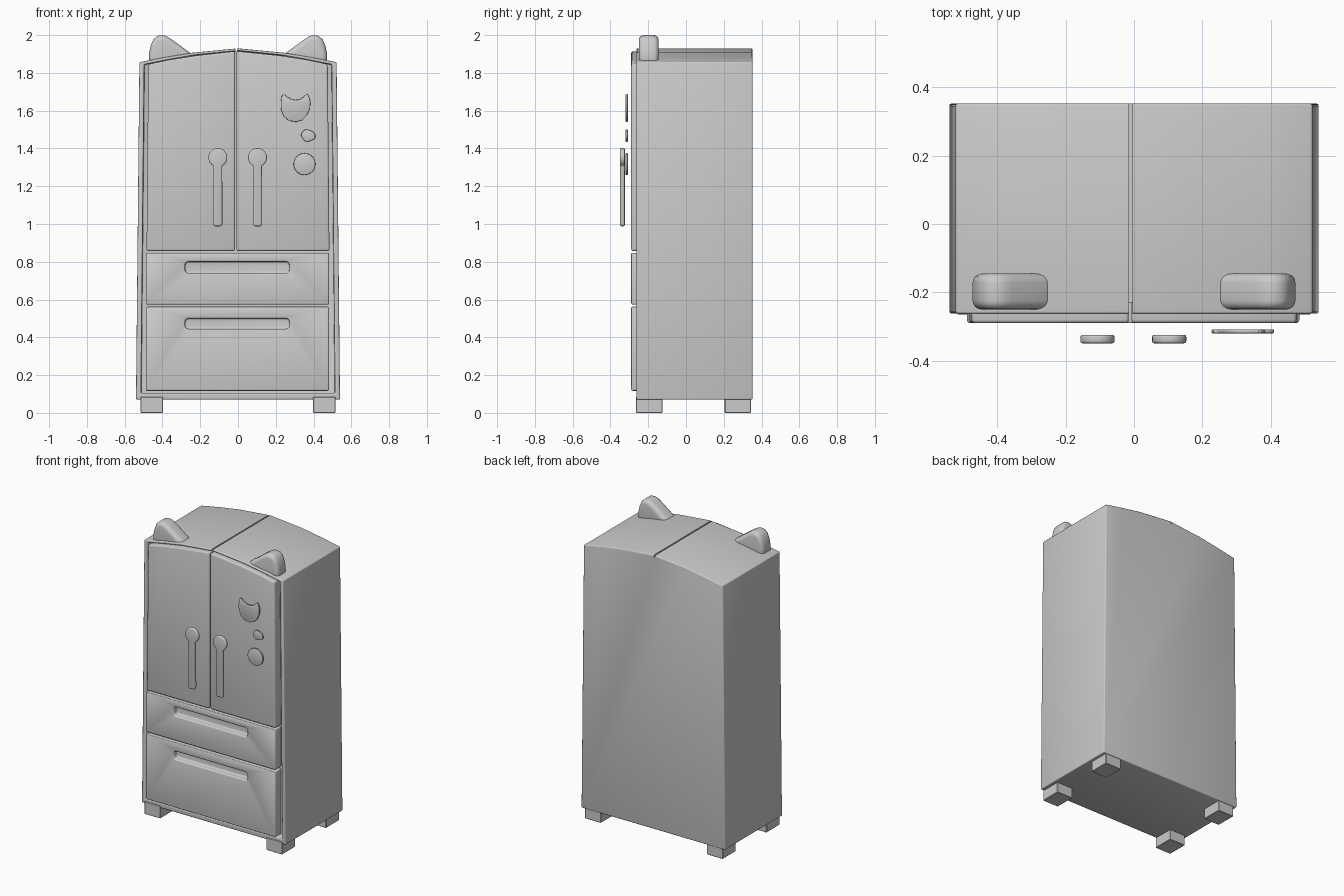
import bpy, bmesh, math

if "Cube" in bpy.data.objects:
    bpy.data.objects.remove(bpy.data.objects["Cube"])

def apply_all(ob):
    bpy.ops.object.select_all(action='DESELECT')
    bpy.context.view_layer.objects.active = ob
    ob.select_set(True)
    for m in list(ob.modifiers):
        bpy.ops.object.modifier_apply(modifier=m.name)
    bpy.ops.object.shade_smooth_by_angle(angle=math.radians(35))

def prism(name, pts, y0, y1, recess=None):
    """Extrude an x/z outline from y0 to y1; recess = (depth, mapping of front outline)."""
    bm = bmesh.new()
    front = bm.faces.new([bm.verts.new((x, y0, z)) for x, z in pts])
    back = bmesh.ops.extrude_face_region(bm, geom=[front])['geom']
    bmesh.ops.translate(bm, vec=(0, y1 - y0, 0),
                        verts=[g for g in back if isinstance(g, bmesh.types.BMVert)])
    front = next(f for f in bm.faces if all(abs(v.co.y - y0) < 1e-6 for v in f.verts))
    bmesh.ops.recalc_face_normals(bm, faces=bm.faces)
    if recess:
        depth, fn = recess
        for step in (fn, None):
            bmesh.ops.inset_region(bm, faces=[front], thickness=0.001)
            for v in front.verts:
                if step:
                    v.co.x, v.co.z = step(v.co.x, v.co.z)
                else:
                    v.co.y += depth
        bmesh.ops.recalc_face_normals(bm, faces=bm.faces)
    me = bpy.data.meshes.new(name)
    bm.to_mesh(me)
    bm.free()
    ob = bpy.data.objects.new(name, me)
    bpy.context.collection.objects.link(ob)
    return ob

def bevel(ob, width, segments=3):
    m = ob.modifiers.new('bevel', 'BEVEL')
    m.width, m.segments = width, segments
    m.limit_method, m.angle_limit = 'ANGLE', math.radians(32)
    return ob

def cut(ob, cutter):
    m = ob.modifiers.new('cut', 'BOOLEAN')
    m.operation, m.solver, m.object = 'DIFFERENCE', 'EXACT', cutter
    cutter.hide_render = True

def rect(x0, x1, z0, z1):
    return [(x0, z0), (x1, z0), (x1, z1), (x0, z1)]

def arc(cx, cz, r, a0, a1, n):
    return [(cx + r * math.cos(math.radians(a0 + (a1 - a0) * i / n)),
             cz + r * math.sin(math.radians(a0 + (a1 - a0) * i / n))) for i in range(n + 1)]

def rounded(x0, x1, z0, z1, r):
    return (arc(x1 - r, z1 - r, r, 0, 90, 4) + arc(x0 + r, z1 - r, r, 90, 180, 4) +
            arc(x0 + r, z0 + r, r, 180, 270, 4) + arc(x1 - r, z0 + r, r, 270, 360, 4))

def finish(ob, *cutters):
    apply_all(ob)
    for c in cutters:
        bpy.data.objects.remove(c)

# cabinet with arched top, shallow front recess and a groove along the top
outline = [(-.54, .07), (.54, .07), (.522, 1.857), (.38, 1.884), (.24, 1.907), (0, 1.93),
           (-.24, 1.907), (-.38, 1.884), (-.522, 1.857)]
body = bevel(prism('cabinet', outline, -.262, .352,
                   (.035, lambda x, z: (x * .952, z - .012 if z > 1 else .105))), .012)
groove = prism('groove_cutter', rect(-.014, -.005, 1.914, 2.0), -.5, .5)
cut(body, groove)
finish(body, groove)

# pair of upper doors
for s, side in ((-1, 'left'), (1, 'right')):
    c = -.0115 + s * .004
    pts = [(c, .857), (s * .484, .857), (s * .475, 1.846), (s * .36, 1.87), (s * .22, 1.892), (c, 1.915)]
    finish(bevel(prism(side + '_door', pts, -.29, -.222), .01))

# drawers with slot grips
for name, z0, z1, g0, g1 in (('upper_drawer', .573, .847, .74, .80),
                             ('lower_drawer', .117, .562, .445, .50)):
    d = prism(name, rect(-.488, .482, z0, z1), -.29, -.222)
    slot = prism('slot_cutter', rounded(-.28, .272, g0, g1, .018), -.35, -.25)
    cut(d, slot)
    bevel(d, .008)
    finish(d, slot)

# rounded ears
for s, side in ((-1, 'left'), (1, 'right')):
    pts = [(.472, 1.84), (.472, 1.9), (.462, 1.945), (.448, 1.977), (.428, 1.995), (.402, 2.0),
           (.38, 1.995), (.355, 1.98), (.3, 1.94), (.238, 1.895), (.238, 1.84)]
    finish(bevel(prism(side + '_ear', [(s * x, z) for x, z in pts], -.25, -.145), .026, 4))

# lollipop-shaped door handles
for cx, side in ((-.107, 'left'), (.103, 'right')):
    pts = (arc(cx, 1.352, .05, -62, 242, 24) +
           arc(cx - .012, 1.0, .012, 180, 270, 3) + arc(cx + .012, 1.0, .012, 270, 360, 3))
    finish(bevel(prism(side + '_handle', pts, -.349, -.324), .007))

# door magnets: cat-head, small blob and disc
head = [(.232, 1.682), (.243, 1.688), (.262, 1.672), (.285, 1.66), (.305, 1.657), (.327, 1.66),
        (.347, 1.673), (.364, 1.689), (.374, 1.683), (.384, 1.645), (.381, 1.612), (.365, 1.575),
        (.34, 1.55), (.308, 1.54), (.27, 1.546), (.242, 1.57), (.228, 1.605), (.227, 1.645)]
blob = [(.372 + .036 * math.cos(t) * (1 + .1 * math.cos(2 * t + 1)),
         1.468 + .032 * math.sin(t) * (1 + .1 * math.cos(3 * t)))
        for t in [i * math.tau / 18 for i in range(18)]]
disc = arc(.352, 1.317, .058, 0, 345, 23)
for name, pts in (('cat_head_magnet', head), ('blob_magnet', blob), ('disc_magnet', disc)):
    finish(bevel(prism(name, pts, -.32, -.308), .004, 2))

# feet
for s, side in ((-1, 'left'), (1, 'right')):
    for end, y0 in (('front', -.265), ('back', .205)):
        x0, x1 = sorted((s * .398, s * .517))
        finish(bevel(prism(f'{end}_{side}_foot', rect(x0, x1, 0, .085), y0, y0 + .14), .003, 1))
